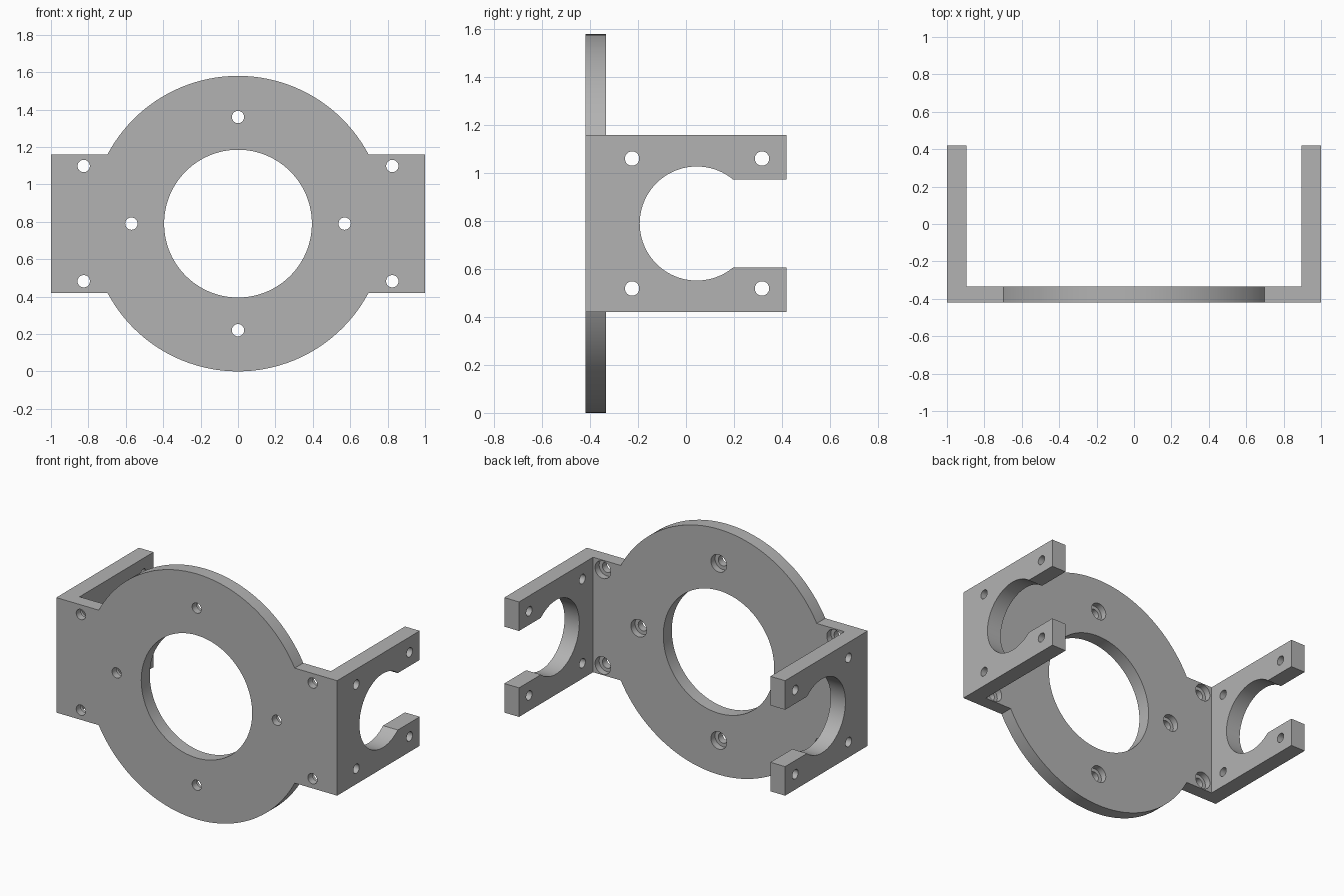
import bpy
from math import pi

cube = bpy.data.objects.get("Cube")
if cube:
    bpy.data.objects.remove(cube, do_unlink=True)

MID = 0.79                      # height of the bracket axis
FRONT, BACK, REAR = -0.42, -0.333, 0.42
HALF_H = 0.37                   # half height of the arms

grey = bpy.data.materials.new("machined_grey")
grey.use_nodes = True
colour = (0.45, 0.45, 0.45, 1)
grey.diffuse_color = colour
grey.node_tree.nodes["Principled BSDF"].inputs["Base Color"].default_value = colour


def box(name, x0, x1, y0, y1, z0, z1):
    bpy.ops.mesh.primitive_cube_add(
        size=1, location=((x0 + x1) / 2, (y0 + y1) / 2, (z0 + z1) / 2))
    ob = bpy.context.object
    ob.name = name
    ob.scale = (x1 - x0, y1 - y0, z1 - z0)
    bpy.ops.object.transform_apply(location=True, rotation=True, scale=True)
    ob.data.materials.append(grey)
    return ob


def rod(name, axis, radius, start, end, u, z, sides=32):
    """Cylinder along x or y; u is its place on the other level axis."""
    mid = (start + end) / 2
    along_x = axis == "x"
    bpy.ops.mesh.primitive_cylinder_add(
        vertices=sides, radius=radius, depth=end - start,
        location=(mid, u, z) if along_x else (u, mid, z),
        rotation=(0, pi / 2, 0) if along_x else (pi / 2, 0, 0))
    ob = bpy.context.object
    ob.name = name
    bpy.ops.object.transform_apply(location=True, rotation=True, scale=True)
    ob.data.materials.append(grey)
    return ob


def combine(target, tool, operation):
    mod = target.modifiers.new(operation.lower(), "BOOLEAN")
    mod.operation = operation
    mod.solver = "EXACT"
    mod.object = tool
    bpy.context.view_layer.objects.active = target
    bpy.ops.object.modifier_apply(modifier=mod.name)
    bpy.data.objects.remove(tool, do_unlink=True)


# Round face plate with a wide crossbar
bracket = rod("motor_bracket", "y", MID, FRONT, BACK, 0, MID, 128)
combine(bracket, box("crossbar", -1, 1, FRONT, BACK, MID - HALF_H, MID + HALF_H), "UNION")

# Side arms reaching back
for side in (-1, 1):
    xs = sorted((side, side * 0.895))
    combine(bracket, box("arm", *xs, FRONT, REAR, MID - HALF_H, MID + HALF_H), "UNION")

# Central bore
combine(bracket, rod("bore", "y", 0.395, -0.6, -0.2, 0, MID, 96), "DIFFERENCE")

# Screw holes in the plate, counterbored from the back
spots = [(0, 0.57), (0, -0.57), (0.57, 0), (-0.57, 0)]
spots += [(sx * 0.825, sz * 0.308) for sx in (-1, 1) for sz in (-1, 1)]
for x, dz in spots:
    combine(bracket, rod("screw_hole", "y", 0.033, -0.6, -0.3, x, MID + dz), "DIFFERENCE")
    combine(bracket, rod("counterbore", "y", 0.056, -0.375, -0.3, x, MID + dz), "DIFFERENCE")

# Open round seat through both arms, with its slot and screw holes
for side in (-1, 1):
    xs = sorted((side * 0.8, side * 1.1))
    combine(bracket, rod("seat", "x", 0.238, *xs, 0.045, MID, 96), "DIFFERENCE")
    combine(bracket, box("slot", *xs, 0.1, 0.6, MID - 0.183, MID + 0.183), "DIFFERENCE")
    for y in (-0.225, 0.317):
        for dz in (-0.271, 0.271):
            combine(bracket, rod("arm_hole", "x", 0.03, *xs, y, MID + dz), "DIFFERENCE")

# Smooth the round walls, keep the edges sharp
bpy.ops.object.select_all(action="DESELECT")
bracket.select_set(True)
bpy.context.view_layer.objects.active = bracket
bpy.ops.object.shade_smooth_by_angle(angle=pi / 6)
